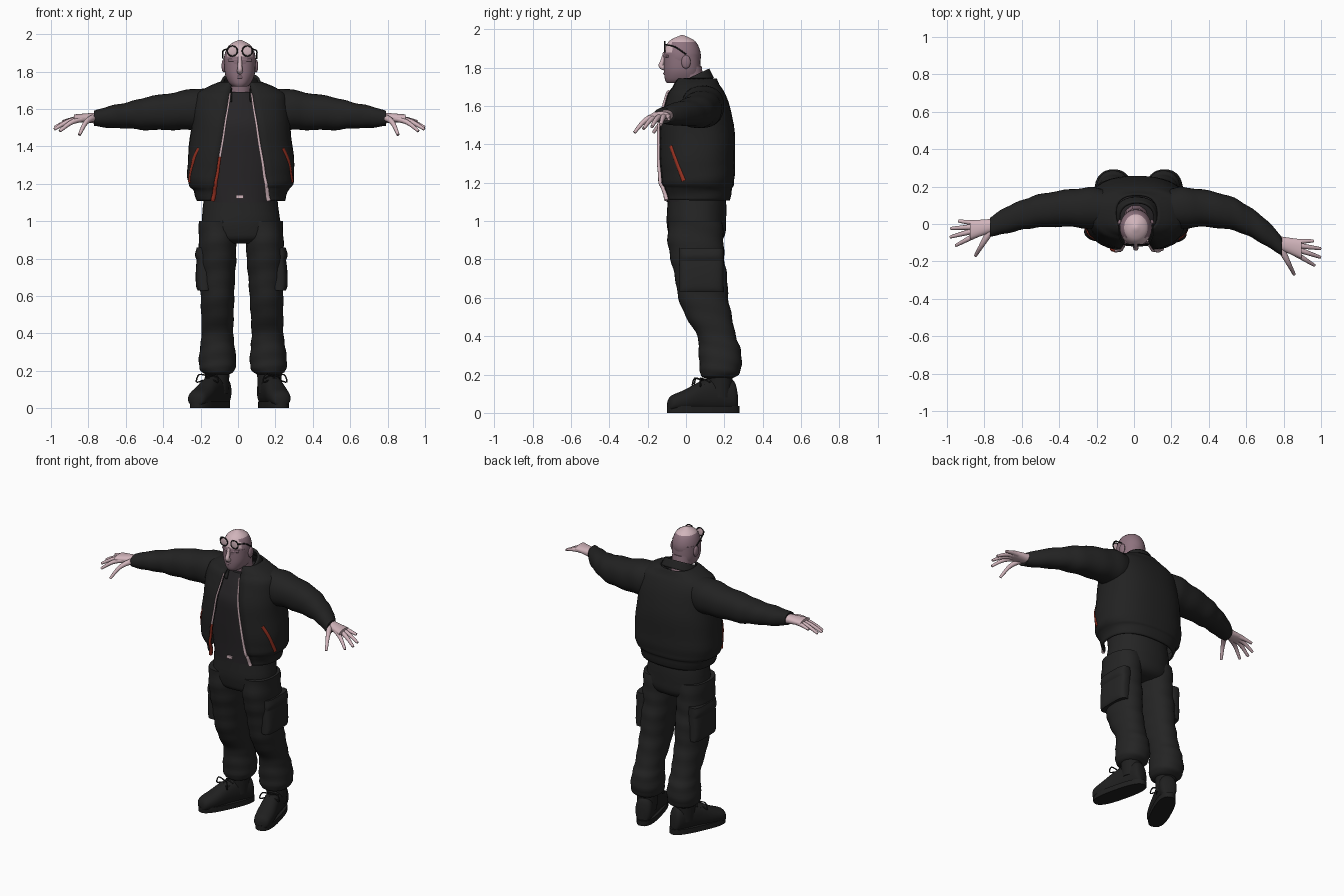
import bpy, bmesh, math
from mathutils import Vector

cube = bpy.data.objects.get("Cube")
if cube:
    bpy.data.objects.remove(cube)

SIDES = 32
STEPS = 4
BOTH_SIDES = ((-1, "right"), (1, "left"))


def paint(name, red, green, blue):
    material = bpy.data.materials.new(name)
    material.use_nodes = True
    color = (red, green, blue, 1)
    material.diffuse_color = color
    material.node_tree.nodes["Principled BSDF"].inputs["Base Color"].default_value = color
    return material


SKIN = paint("pale skin", .64, .46, .5)
MAUVE = paint("shaved skin", .27, .17, .21)
JACKET = paint("jacket black", .016, .016, .016)
SHIRT = paint("shirt charcoal", .02, .018, .02)
CLOTH = paint("trouser black", .018, .018, .018)
BOOT = paint("boot black", .014, .014, .014)
RED = paint("red trim", .3, .03, .015)


def smooth_path(rows, steps):
    """Catmull-Rom curve through rows of equal length."""
    out = []
    for i in range(len(rows) - 1):
        before, start, end = rows[max(i - 1, 0)], rows[i], rows[i + 1]
        after = rows[min(i + 2, len(rows) - 1)]
        for s in range(steps):
            t = s / steps
            out.append([q + t / 2 * (r - p + t * (2 * p - 5 * q + 4 * r - u + t * (3 * (q - r) + u - p)))
                        for p, q, r, u in zip(before, start, end, after)])
    return out + [list(rows[-1])]


def finish(ob, material):
    """Give an object its colour and smooth shading."""
    ob.data.materials.append(material)
    bpy.ops.object.select_all(action='DESELECT')
    bpy.context.view_layer.objects.active = ob
    ob.select_set(True)
    bpy.ops.object.shade_smooth_by_angle(angle=math.radians(50))
    return ob


def join_rings(name, rings, material, closed=True):
    """Join equal rings of points into one surface."""
    bm = bmesh.new()
    loops = [[bm.verts.new(point) for point in ring] for ring in rings]
    count = len(loops[0])
    for low, high in zip(loops, loops[1:]):
        for i in range(count if closed else count - 1):
            j = (i + 1) % count
            bm.faces.new((low[i], low[j], high[j], high[i]))
    if closed:
        bm.faces.new(reversed(loops[0]))
        bm.faces.new(loops[-1])
    bmesh.ops.recalc_face_normals(bm, faces=bm.faces)
    mesh = bpy.data.meshes.new(name)
    bm.to_mesh(mesh)
    bm.free()
    ob = bpy.data.objects.new(name, mesh)
    bpy.context.collection.objects.link(ob)
    return finish(ob, material)


def signed_power(value, power):
    return math.copysign(abs(value) ** power, value)


def loft(name, rows, material, axis='Z', power=.9, fold=0, opening=None):
    """Rows hold centre x, y, z and two radii; opening(z) is half a front gap."""
    path = smooth_path(rows, STEPS)
    rings = []
    for k, (x, y, z, across, deep) in enumerate(path):
        gap = math.asin((opening(z) / across) ** (1 / power)) if opening else 0
        ring = []
        for i in range(SIDES):
            angle = gap + 2 * (math.pi - gap) * i / (SIDES - 1 if opening else SIDES)
            swell = 1 + fold * math.sin(k * 1.5 + 2 * math.sin(angle + 1))
            u = signed_power(math.sin(angle), power) * across * swell
            v = -signed_power(math.cos(angle), power) * deep * swell
            ring.append({'Z': (x + u, y + v, z),
                         'X': (x, y + u, z + v),
                         'Y': (x + u, y, z + v)}[axis])
        rings.append(ring)
    return join_rings(name, rings, material, closed=not opening)


def tube(name, points, start, end, material, sides=10):
    """Round tube through points, tapering from one radius to the other."""
    path = [Vector(p) for p in smooth_path(points, STEPS)]
    rings, turn, heading = [], None, Vector((0, 0, 1))
    for i, centre in enumerate(path):
        ahead = path[min(i + 1, len(path) - 1)] - path[max(i - 1, 0)]
        swing = heading.rotation_difference(ahead)
        turn = swing @ turn if turn else swing
        heading = ahead
        radius = start + (end - start) * i / (len(path) - 1)
        angles = [math.tau * j / sides for j in range(sides)]
        rings.append([centre + turn @ Vector((math.cos(a), math.sin(a), 0)) * radius for a in angles])
    return join_rings(name, rings, material)


def ball(name, centre, size, material):
    x, y, z = centre
    tilts = [math.radians(d) for d in range(-86, 87, 43)]
    rows = [(x, y, z + size[2] * math.sin(t), size[0] * math.cos(t), size[1] * math.cos(t)) for t in tilts]
    return loft(name, rows, material, power=1)


def thicken(ob, amount):
    modifier = ob.modifiers.new("thickness", 'SOLIDIFY')
    modifier.thickness = amount
    modifier.offset = 0


# Head: skull with a pale crown and forehead, darker jaw and neck
skull = ball("skull", (.01, -.02, 1.86), (.086, .098, .11), MAUVE)
skull.data.materials.append(SKIN)
for face in skull.data.polygons:
    forehead = face.center.y < -.07 and face.center.z > 1.87
    face.material_index = int(forehead or face.center.z > 1.93)
loft("jaw", [(.01, -.02, z, w, w + d) for z, w, d in
             ((1.72, .04, .04), (1.74, .06, .03), (1.79, .08, .015), (1.87, .084, .01))], MAUVE)
tube("neck", [(.01, .05, 1.6), (.01, .02, 1.8)], .065, .065, MAUVE)
tube("nose", [(.01, -.11, 1.88), (.01, -.12, 1.84), (.01, -.13, 1.81), (.01, -.11, 1.8)], .01, .016, SKIN)
for name, height, half in (("mouth", 1.77, .03), ("brow", 1.86, .06)):
    tube(name, [(.01 + half * s, -.113 + .02 * abs(s), height) for s in (-1, 0, 1)], .007, .007, MAUVE)

# Ears and the spectacles pushed up on the forehead
for side, word in BOTH_SIDES:
    ball(word + "_ear", (.01 + side * .086, 0, 1.83), (.012, .024, .036), MAUVE)
    lens = Vector((.01 + side * .04, -.11, 1.91))
    bpy.ops.mesh.primitive_torus_add(location=lens, rotation=(math.pi / 2, 0, 0), major_radius=.027,
                                     minor_radius=.004, major_segments=20, minor_segments=6)
    rim = bpy.context.object
    rim.name = word + "_lens_rim"
    finish(rim, BOOT)
    ball(word + "_lens", lens, (.025, .004, .025), SKIN)
    hinge = lens + Vector((side * .027, 0, .01))
    tube(word + "_temple_arm", [hinge, (.01 + side * .09, -.06, 1.91), (.01 + side * .09, 0, 1.87)],
         .004, .004, BOOT)

# Shirt and belt buckle
loft("shirt", [(.015, .05, z, w, d) for z, w, d in
               ((1.1, .19, .15), (1.3, .22, .16), (1.5, .22, .17), (1.6, .17, .14), (1.69, .08, .1))],
     SHIRT, fold=.006)
loft("belt_buckle", [(.01, y, 1.13, .02, .01) for y in (-.11, -.1)], SKIN, axis='Y', power=.4)


# Open jacket with a gathered hem
def jacket_opening(z):
    return .15 - .16 * (z - 1.1)


jacket = loft("jacket_body", [(.015, .055, z, w, d) for z, w, d in
                              ((1.11, .23, .17), (1.17, .25, .18), (1.2, .275, .19), (1.3, .28, .195),
                               (1.5, .26, .19), (1.65, .245, .15), (1.7, .2, .12), (1.74, .11, .1))],
              JACKET, power=.82, fold=.008, opening=jacket_opening)
thicken(jacket, .012)

# Stand-up collar, rising toward the back
collar = loft("jacket_collar", [(.015, .03, z, w, w - .01) for z, w in ((1.69, .12), (1.75, .095))],
              JACKET, opening=lambda z: .05)
for vertex in collar.data.vertices:
    vertex.co.z += (vertex.co.y - .03) / 2
thicken(collar, .014)

# Zip edges follow the jacket opening, red on the lower right
rim_points = [v.co + Vector((0, -.012, 0)) for v in jacket.data.vertices]
left_edge = [p for p in rim_points[::SIDES] if p.z < 1.69]
right_edge = [p for p in rim_points[SIDES - 1::SIDES] if p.z < 1.69]
tube("left_zip_edge", left_edge, .012, .005, SKIN)
tube("right_zip_edge", [p for p in right_edge if p.z > 1.32], .007, .005, SKIN)
tube("right_red_edge", [p for p in right_edge if p.z < 1.38], .012, .008, RED)

# One sleeve rule for both arms; the left arm swings further forward
SLEEVE = ((.1, .08, .08), (.22, .11, .11), (.35, .1, .1), (.5, .09, .088),
          (.6, .08, .07), (.7, .07, .058), (.78, .05, .04))
for side, word in BOTH_SIDES:
    swing = 1.1 if side > 0 else .55

    def arm_centre(reach):
        return (.01 + side * reach, .085 - swing * max(0, reach - .35) ** 2, 1.62 - .09 * reach)

    loft(word + "_sleeve", [(*arm_centre(reach), deep, high) for reach, deep, high in SLEEVE],
         JACKET, axis='X', fold=.028)

    # Slanted red pocket opening on the jacket side
    tube(word + "_jacket_pocket_trim", [(.015 + side * x, y, z) for x, y, z in
                                        ((.22, -.075, 1.39), (.25, -.05, 1.32), (.27, -.01, 1.21))],
         .013, .013, RED)

    # Hand: digits fan out from the wrist and droop at the tips
    wrist = Vector(arm_centre(.76))
    aim = -15 if side > 0 else -11
    digits = (("thumb", -48, .19, .09), ("index_finger", -17, .23, .07), ("middle_finger", -4, .24, .06),
              ("ring_finger", 7, .23, .05), ("little_finger", 18, .19, .02))
    for digit, fan, length, droop in digits:
        angle = math.radians(aim + fan)
        ray = Vector((side * math.cos(angle), math.sin(angle), 0)) * length
        tube(f"{word}_{digit}", [wrist + ray * t - Vector((0, 0, droop * t ** 3)) for t in (.1, .4, .7, 1)],
             .022, .008, SKIN)
    angle = math.radians(aim)
    palm_ray = Vector((side * math.cos(angle), math.sin(angle), 0))
    loft(word + "_palm", [(*(wrist + palm_ray * t), .035 + t / 8, .03 - t / 12) for t in (0, .07, .13)],
         SKIN, axis='X')

# Trouser seat
loft("trouser_seat", [(.015, .055, z, w, d) for z, w, d in
                      ((1.16, .19, .15), (1, .21, .155), (.91, .2, .14), (.88, .12, .09))], CLOTH, fold=.01)

# Legs with flapped cargo pockets
LEG = ((1, .05, .1, .14), (.9, .05, .1, .146), (.8, .06, .1, .14), (.7, .08, .094, .136),
       (.6, .09, .09, .13), (.5, .12, .087, .12), (.4, .16, .085, .1), (.33, .175, .092, .11),
       (.25, .18, .1, .11), (.2, .175, .09, .1), (.18, .17, .06, .07))
for side, word in BOTH_SIDES:
    def leg_x(z):
        return -.11 if side < 0 else .17 - .03 * z

    loft(word + "_trouser_leg", [(leg_x(z), y, z, w, d) for z, y, w, d in LEG], CLOTH, fold=.02)
    for part, levels, width in (("cargo_pocket", (.63, .66, .75, .83), .045),
                                ("pocket_flap", (.79, .82, .86), .05)):
        rows = [(leg_x(z) + side * .07, .08, z, width - .01 * (z in (levels[0], levels[-1])), .115)
                for z in levels]
        loft(f"{word}_{part}", rows, CLOTH, power=.6)

# Boots, built straight and then turned outward
UPPER = ((-.19, .02, .05), (-.17, .05, .08), (-.1, .06, .11), (0, .055, .16),
         (.1, .055, .18), (.16, .052, .16), (.18, .03, .1))
for word, x, turn in (("right", -.15, -25), ("left", .19, 14)):
    parts = [loft(word + "_boot_sole", [(0, 0, z, .062, .193) for z in (0, .035)], BOOT, power=.75),
             loft(word + "_boot_upper", [(0, y, tall / 2 + .01, wide, tall / 2) for y, wide, tall in UPPER],
                  BOOT, axis='Y'),
             tube(word + "_boot_shaft", [(0, .09, .08), (0, .09, .24)], .06, .07, BOOT, sides=SIDES)]
    for k in range(4):
        y, z = -.07 + .025 * k, .13 + .015 * k
        lace = [(s * .04, y + abs(s) * .02, z - abs(s) * .015) for s in (-1, 0, 1)]
        parts.append(tube(f"{word}_lace_{k}", lace, .004, .004, BOOT))
    for side, end in BOTH_SIDES:
        bow = [(side * a, -.01 - a / 3, z) for a, z in ((0, .17), (.05, .18), (.065, .14), (.03, .15))]
        parts.append(tube(f"{word}_bow_loop_{end}", bow, .004, .004, BOOT))
    for part in parts:
        part.location = (x, .09, 0)
        part.rotation_euler.z = math.radians(turn)
